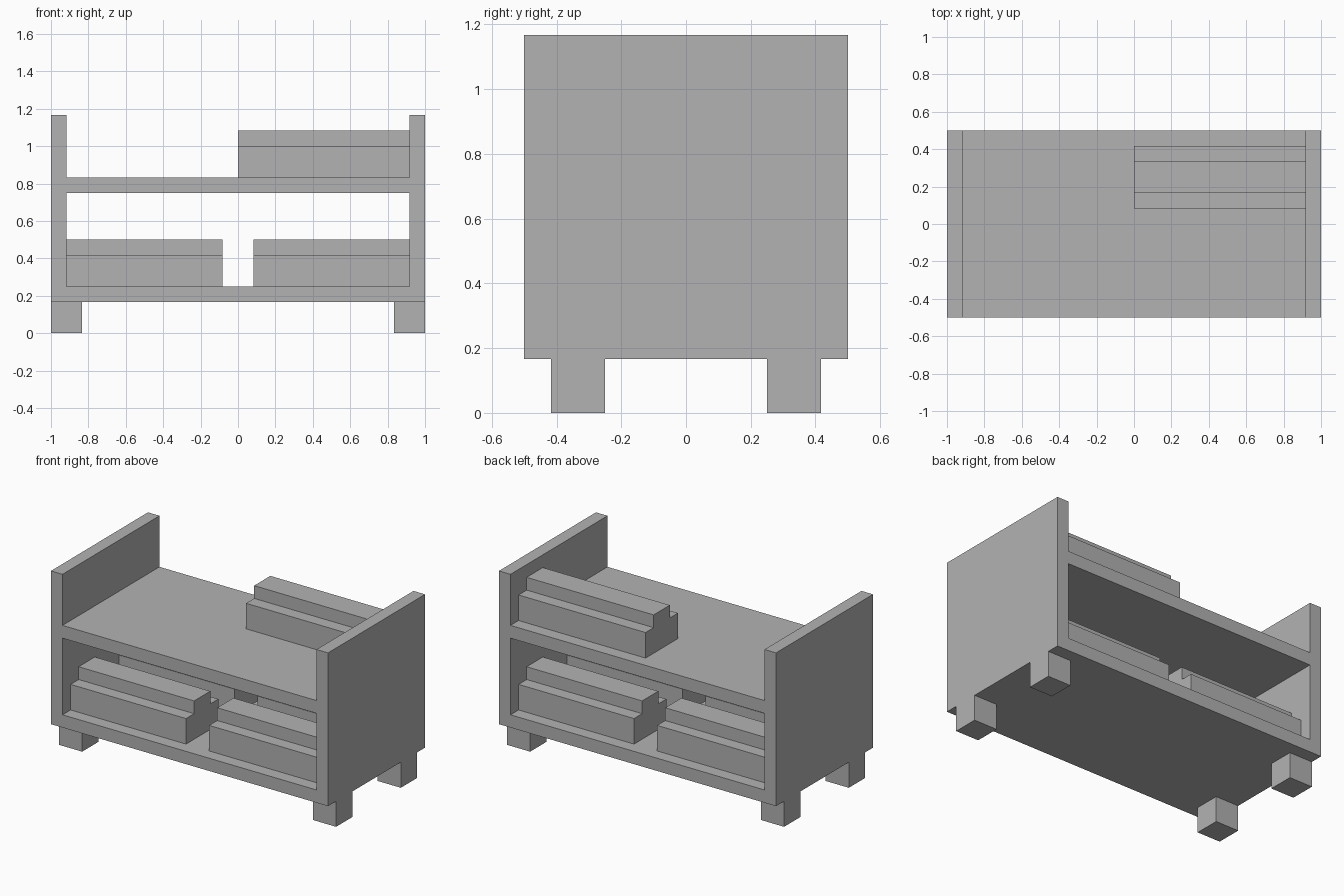
import bpy
import bmesh
from mathutils import Vector

cube = bpy.data.objects.get("Cube")
if cube:
    bpy.data.objects.remove(cube, do_unlink=True)

U = 1 / 12  # one module of the design grid

grey = bpy.data.materials.new("plain grey")
grey.use_nodes = True
grey.diffuse_color = (0.448, 0.448, 0.448, 1)
grey.node_tree.nodes["Principled BSDF"].inputs["Base Color"].default_value = grey.diffuse_color


def extrude_profile(name, profile, x0, x1):
    """Extrude a (y, z) outline along x, in modules."""
    bm = bmesh.new()
    face = bm.faces.new([bm.verts.new((x0 * U, y * U, z * U)) for y, z in profile])
    grown = bmesh.ops.extrude_face_region(bm, geom=[face])["geom"]
    moved = [g for g in grown if isinstance(g, bmesh.types.BMVert)]
    bmesh.ops.translate(bm, verts=moved, vec=Vector(((x1 - x0) * U, 0, 0)))
    bmesh.ops.recalc_face_normals(bm, faces=bm.faces)
    mesh = bpy.data.meshes.new(name)
    bm.to_mesh(mesh)
    bm.free()
    mesh.materials.append(grey)
    obj = bpy.data.objects.new(name, mesh)
    bpy.context.collection.objects.link(obj)


def box(name, x, y, z):
    outline = [(y[0], z[0]), (y[1], z[0]), (y[1], z[1]), (y[0], z[1])]
    extrude_profile(name, outline, *x)


def stepped_block(name, x, y, z):
    """Long block with a narrower ridge on top, centred on y."""
    half = [(2, 0), (2, 2), (1, 2), (1, 3)]
    outline = half + [(-a, b) for a, b in reversed(half)]
    extrude_profile(name, [(y + a, z + b) for a, b in outline], *x)


# Shelves between the end panels
depth = (-6, 6)
box("lower_shelf", (-11, 11), depth, (2, 3))
box("upper_shelf", (-11, 11), depth, (9, 10))

# End panels and legs
for side, x in (("right", (-12, -11)), ("left", (11, 12))):
    box(side + "_end_panel", x, depth, (2, 14))
for side, x in (("right", (-12, -10)), ("left", (10, 12))):
    for end, y in (("front", (-5, -3)), ("back", (3, 5))):
        box(f"{end}_{side}_leg", x, y, (0, 2))

# Stepped blocks: four on the lower shelf, one on top
for side, x in (("right", (-11, -1)), ("left", (1, 11))):
    for end, y in (("front", -3), ("back", 3)):
        stepped_block(f"{end}_{side}_stepped_block", x, y, 3)
stepped_block("top_stepped_block", (0, 11), 3, 10)
